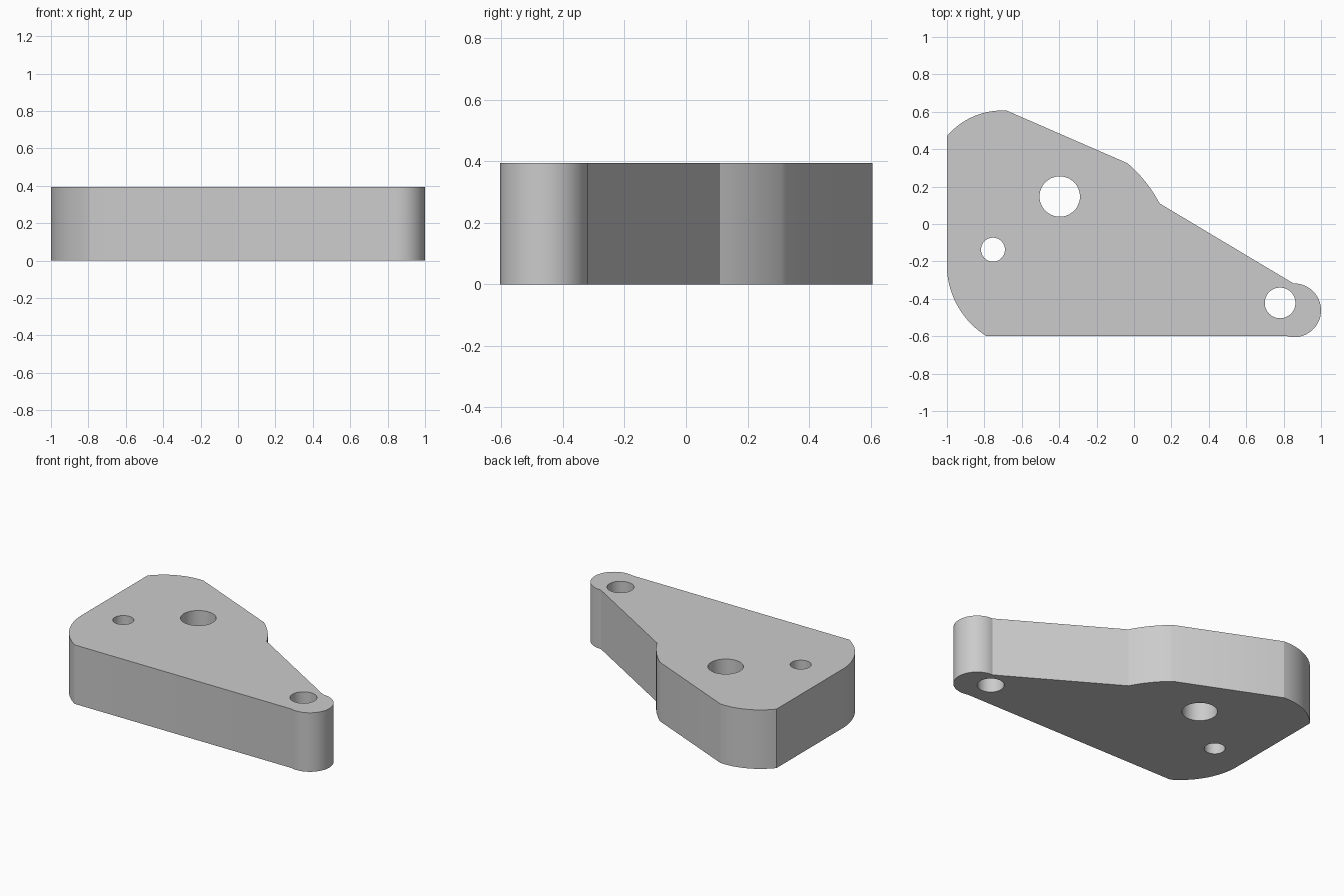
import bpy, bmesh, math
from mathutils import Vector

HEIGHT = 0.395

cube = bpy.data.objects.get("Cube")
if cube:
    bpy.data.objects.remove(cube, do_unlink=True)


def arc(a, m, b, n):
    """Points of the circular arc from a through m to b."""
    (ax, ay), (mx, my), (bx, by) = a, m, b
    d = 2 * (ax * (my - by) + mx * (by - ay) + bx * (ay - my))
    sa, sm, sb = ax * ax + ay * ay, mx * mx + my * my, bx * bx + by * by
    cx = (sa * (my - by) + sm * (by - ay) + sb * (ay - my)) / d
    cy = (sa * (bx - mx) + sm * (ax - bx) + sb * (mx - ax)) / d
    r = math.hypot(ax - cx, ay - cy)
    start = math.atan2(ay - cy, ax - cx)
    # all corner arcs run clockwise
    sweep = (start - math.atan2(by - cy, bx - cx)) % math.tau
    return [(cx + r * math.cos(start - sweep * i / n),
             cy + r * math.sin(start - sweep * i / n)) for i in range(n + 1)]


def circle(x, y, r, n=48):
    return [(x + r * math.cos(math.tau * i / n),
             y + r * math.sin(math.tau * i / n)) for i in range(n)]


# Outer profile: four rounded corners joined by straight edges
outline = (arc((-1, 0.47), (-0.865, 0.572), (-0.68, 0.606), 16)
           + arc((-0.035, 0.325), (0.06, 0.227), (0.137, 0.11), 12)
           + arc((0.853, -0.318), (1, -0.462), (0.815, -0.599), 32)
           + arc((-0.79, -0.599), (-0.935, -0.452), (-1, -0.245), 16))

# Through holes: pivot, small pin and tip pin
holes = [circle(-0.397, 0.147, 0.108),
         circle(-0.754, -0.137, 0.064),
         circle(0.781, -0.422, 0.082)]

# Fill the flat profile, then extrude it into a thick plate
bm = bmesh.new()
edges = []
for loop in [outline] + holes:
    verts = [bm.verts.new((x, y, 0)) for x, y in loop]
    edges += [bm.edges.new((v, verts[i - 1])) for i, v in enumerate(verts)]
bmesh.ops.triangle_fill(bm, edges=edges, use_beauty=True, normal=(0, 0, 1))
top = bmesh.ops.extrude_face_region(bm, geom=bm.faces[:], use_keep_orig=True)
moved = [g for g in top["geom"] if isinstance(g, bmesh.types.BMVert)]
bmesh.ops.translate(bm, verts=moved, vec=Vector((0, 0, HEIGHT)))
bmesh.ops.recalc_face_normals(bm, faces=bm.faces[:])

mesh = bpy.data.meshes.new("lever_plate")
bm.to_mesh(mesh)
bm.free()
plate = bpy.data.objects.new("lever_plate", mesh)
bpy.context.collection.objects.link(plate)

# Plain grey finish
grey = bpy.data.materials.new("plain_grey")
grey.use_nodes = True
color = (0.6, 0.6, 0.6, 1)
grey.diffuse_color = color
grey.node_tree.nodes["Principled BSDF"].inputs["Base Color"].default_value = color
mesh.materials.append(grey)

# Smooth curved walls, crisp rims
bpy.ops.object.select_all(action="DESELECT")
plate.select_set(True)
bpy.context.view_layer.objects.active = plate
bpy.ops.object.shade_smooth_by_angle(angle=math.radians(20))
